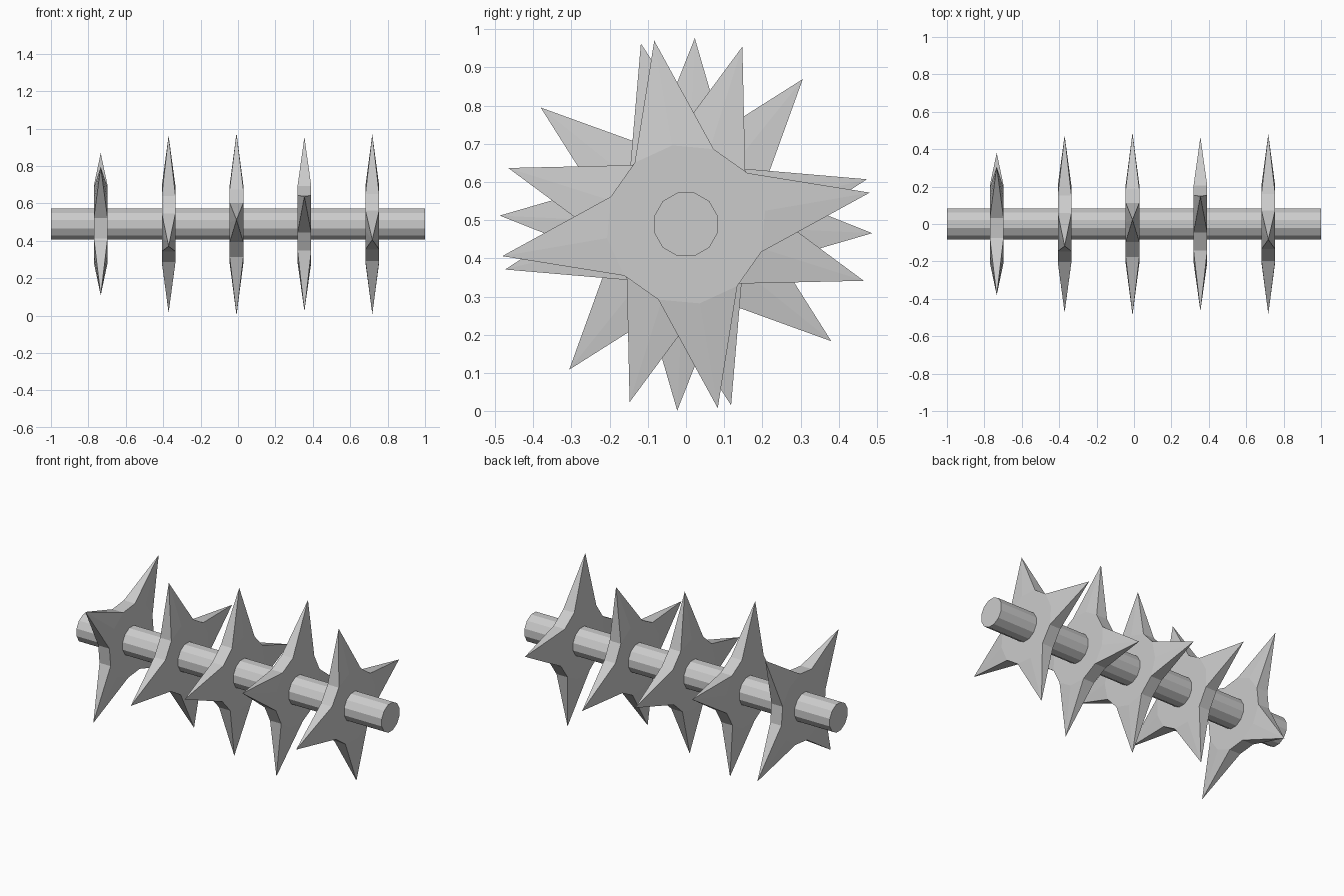
import bpy, bmesh
from math import cos, sin, radians
from mathutils import Matrix

if "Cube" in bpy.data.objects:
    bpy.data.objects.remove(bpy.data.objects["Cube"])

AXIS_Z = 0.489      # height of the shaft
HUB_R, TIP_R, HALF_T = 0.21, 0.4885, 0.0365


def add_object(name, bm, location):
    bmesh.ops.recalc_face_normals(bm, faces=bm.faces)
    mesh = bpy.data.meshes.new(name)
    bm.to_mesh(mesh)
    bm.free()
    obj = bpy.data.objects.new(name, mesh)
    obj.location = location
    bpy.context.collection.objects.link(obj)
    return obj


def star_blade(name, x, angle):
    """12-sided hub disc; two of every three rim faces are drawn out to a spike."""
    bm = bmesh.new()

    def ring(px):
        return [bm.verts.new((px, HUB_R * cos(radians(angle + 30 * i)),
                              HUB_R * sin(radians(angle + 30 * i)))) for i in range(12)]
    left, right = ring(-HALF_T), ring(HALF_T)
    bm.faces.new(left)
    bm.faces.new(right)
    for k in range(4):
        a = radians(angle + 90 * k)
        tip = bm.verts.new((0, TIP_R * cos(a), TIP_R * sin(a)))
        p, c, n, m = [(3 * k + d) % 12 for d in (-1, 0, 1, 2)]
        # spike flanks and edges
        for side in (left, right):
            bm.faces.new((side[p], side[c], tip))
            bm.faces.new((side[c], side[n], tip))
        for i in (p, n):
            bm.faces.new((left[i], right[i], tip))
        # flat valley between spikes
        bm.faces.new((left[n], left[m], right[m], right[n]))
    add_object(name, bm, (x, 0, AXIS_Z))


# shaft
bm = bmesh.new()
bmesh.ops.create_cone(bm, cap_ends=True, segments=12, radius1=0.086, radius2=0.086, depth=2)
bmesh.ops.rotate(bm, verts=bm.verts, matrix=Matrix.Rotation(radians(15), 3, 'Z'))
bmesh.ops.rotate(bm, verts=bm.verts, matrix=Matrix.Rotation(radians(90), 3, 'Y'))
# keep flats on top and sides whatever the primitive's starting vertex
add_object("shaft", bm, (0, 0, AXIS_Z))

# star blades, each turned differently
for i, angle in enumerate((51.2, 14.0, -2.7, -17.6, 9.8)):
    star_blade(f"star_blade_{i + 1}", -0.734 + 0.363 * i, angle)
